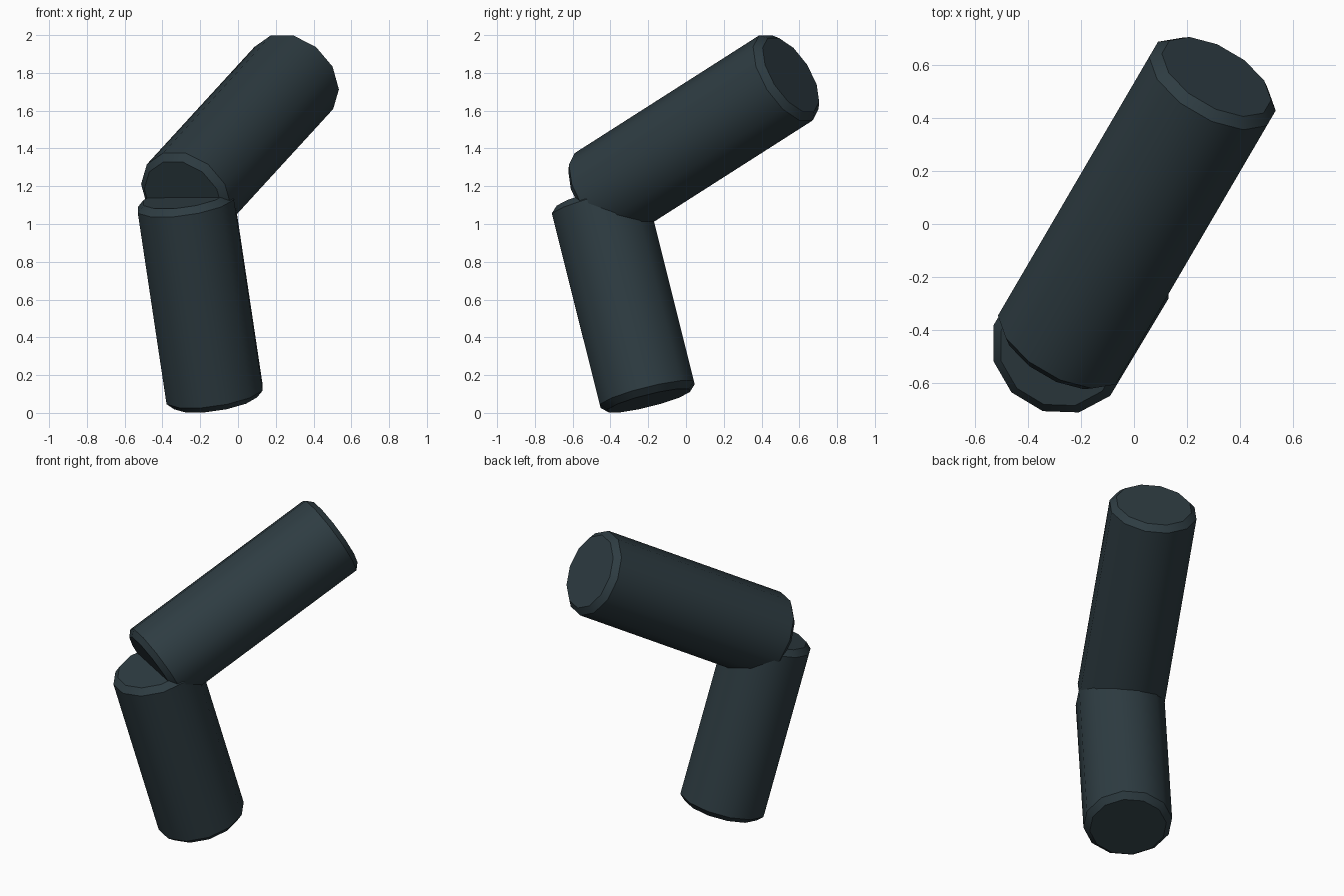
import bpy
import bmesh
import math
from mathutils import Vector, Matrix

if "Cube" in bpy.data.objects:
    bpy.data.objects.remove(bpy.data.objects["Cube"])

SIDES = 12
RADIUS = 0.266
CHAMFER = 0.035

slate = bpy.data.materials.new("dark_slate")
slate.diffuse_color = (0.027, 0.045, 0.054, 1.0)
slate.use_nodes = True
slate.node_tree.nodes["Principled BSDF"].inputs["Base Color"].default_value = slate.diffuse_color


def chamfered_rod(name, start, end):
    """Cylinder between two cap centres with chamfered rims."""
    start, end = Vector(start), Vector(end)
    axis = (end - start).normalized()
    side = axis.cross(Vector((0, 0, 1))).normalized()
    up = side.cross(axis)
    frame = Matrix((-side, up, axis)).transposed().to_4x4()
    place = Matrix.Translation((start + end) / 2) @ frame
    half_step = Matrix.Rotation(math.pi / SIDES, 4, 'Z')

    bm = bmesh.new()
    bmesh.ops.create_cone(bm, cap_ends=True, segments=SIDES, radius1=RADIUS,
                          radius2=RADIUS, depth=(end - start).length,
                          matrix=half_step)
    rims = [e for e in bm.edges if abs(e.verts[0].co.z - e.verts[1].co.z) < 1e-4]
    bmesh.ops.bevel(bm, geom=rims, offset=CHAMFER, offset_type='OFFSET',
                    segments=1, affect='EDGES')
    bmesh.ops.transform(bm, matrix=place, verts=bm.verts)
    bmesh.ops.recalc_face_normals(bm, faces=bm.faces)
    mesh = bpy.data.meshes.new(name)
    bm.to_mesh(mesh)
    bm.free()
    mesh.materials.append(slate)
    obj = bpy.data.objects.new(name, mesh)
    bpy.context.collection.objects.link(obj)

    bpy.ops.object.select_all(action='DESELECT')
    obj.select_set(True)
    bpy.context.view_layer.objects.active = obj
    bpy.ops.object.shade_smooth_by_angle(angle=math.radians(35))


# Upright lower segment, leaning forward and left
chamfered_rod("lower_segment", (-0.119, -0.197, 0.065), (-0.281, -0.467, 1.143))
# Upper segment, rising to the back right
chamfered_rod("upper_segment", (-0.290, -0.473, 1.134), (0.311, 0.555, 1.790))
